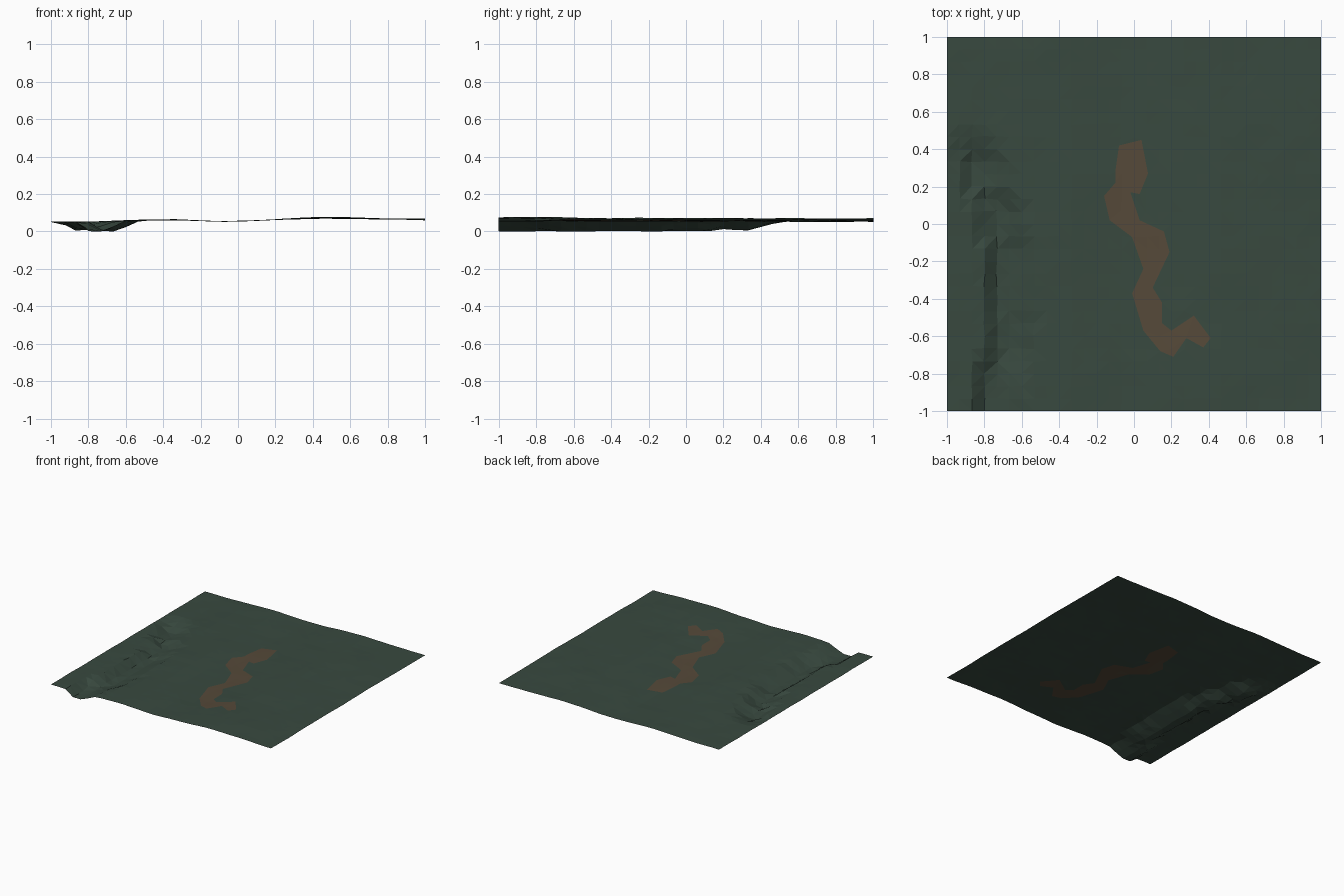
import bpy
import bmesh
import random
from mathutils import Vector, noise
from mathutils.geometry import delaunay_2d_cdt, intersect_point_line

random.seed(4)
cube = bpy.data.objects.get("Cube")
if cube:
    bpy.data.objects.remove(cube, do_unlink=True)


def make_material(name, colour):
    mat = bpy.data.materials.new(name)
    mat.use_nodes = True
    mat.diffuse_color = (*colour, 1)
    bsdf = mat.node_tree.nodes["Principled BSDF"]
    bsdf.inputs["Base Color"].default_value = (*colour, 1)
    bsdf.inputs["Roughness"].default_value = 0.9
    return mat


def interpolate(points, t):
    """Piecewise linear lookup in a short list of (position, value)."""
    if t <= points[0][0]:
        return points[0][1]
    for (a, va), (b, vb) in zip(points, points[1:]):
        if t <= b:
            return va + (vb - va) * (t - a) / (b - a)
    return points[-1][1]


# Broad swell of the land and the course of the dry stream bed
SWELL = [(-1, .052), (-.8, .052), (-.6, .061), (-.35, .068), (-.08, .054),
         (.1, .059), (.45, .077), (.8, .073), (1, .068)]
LEFT_BANK = [(-1, -.87), (-.85, -.87), (-.67, -.8), (-.1, -.8),
             (.1, -.87), (.25, -.93), (.5, -1)]
DEPTH = [(.12, 1), (.22, .7), (.32, 1), (.5, 0)]
# Cross-section of the bed, measured from its left bank
BED = [(0, 0), (.067, .95), (.13, 1), (.27, 0)]


def height(x, y):
    broad = noise.noise(Vector((x * 1.8, y * 1.8, 3)))
    fine = noise.noise(Vector((x * 6, y * 6, 8)))
    z = .05 + (interpolate(SWELL, x) - .05) * (.8 + .4 * broad) + .003 * fine
    across = x - interpolate(LEFT_BANK, y) + .05 * noise.noise(Vector((x, y * 7, 1)))
    drop = interpolate(BED, across) * interpolate(DEPTH, y)
    return max(0, z - drop * (z + .004 * fine))


# Winding outline of the dirt trail
TRAIL = [Vector(p) for p in [
    (-.08, .42), (.04, .45), (.075, .27), (.03, .16), (-.02, .17), (.03, .02),
    (.16, -.04), (.19, -.15), (.1, -.34), (.15, -.42), (.15, -.53), (.2, -.57),
    (.32, -.49), (.41, -.61), (.37, -.66), (.28, -.61), (.21, -.71), (.14, -.68),
    (.05, -.57), (-.01, -.37), (.05, -.24), (-.01, -.07), (-.13, .02),
    (-.16, .15), (-.1, .22), (-.1, .28)]]
SIDES = list(zip(TRAIL, TRAIL[1:] + TRAIL[:1]))


def inside_trail(p):
    hit = False
    for a, b in SIDES:
        if (a.y > p.y) != (b.y > p.y):
            if p.x < a.x + (b.x - a.x) * (p.y - a.y) / (b.y - a.y):
                hit = not hit
    return hit


def near_trail(p):
    for a, b in SIDES:
        q, t = intersect_point_line(p, a, b)
        t = min(1, max(0, t))
        if (a.lerp(b, t) - p).length < .02:
            return True
    return False


# Grid of ground points, leaving room for the trail outline
CELLS = 30
points = list(TRAIL)
for i in range(CELLS + 1):
    for j in range(CELLS + 1):
        p = Vector((i * 2 / CELLS - 1, j * 2 / CELLS - 1))
        if 0 < i < CELLS and 0 < j < CELLS:
            p += Vector((random.uniform(-1, 1), random.uniform(-1, 1))) * .004
        if not near_trail(p):
            points.append(p)
n = len(TRAIL)
outline = [(k, (k + 1) % n) for k in range(n)]
flat, _, triangles, *_ = delaunay_2d_cdt(points, outline, [], 0, 1e-5)

# Terrain sheet with the trail cut into its faces
bm = bmesh.new()
verts = [bm.verts.new((p.x, p.y, height(p.x, p.y))) for p in flat]
for tri in triangles:
    face = bm.faces.new([verts[k] for k in tri])
    face.material_index = int(inside_trail(face.calc_center_median().xy))
    face.normal_update()
    if face.normal.z < 0:
        face.normal_flip()
lowest = min(v.co.z for v in bm.verts)
bmesh.ops.translate(bm, verts=bm.verts, vec=(0, 0, -lowest))

mesh = bpy.data.meshes.new("terrain")
bm.to_mesh(mesh)
bm.free()
mesh.materials.append(make_material("dark grass green", (.040, .067, .050)))
mesh.materials.append(make_material("dirt brown", (.092, .067, .041)))
terrain = bpy.data.objects.new("terrain", mesh)
bpy.context.collection.objects.link(terrain)
